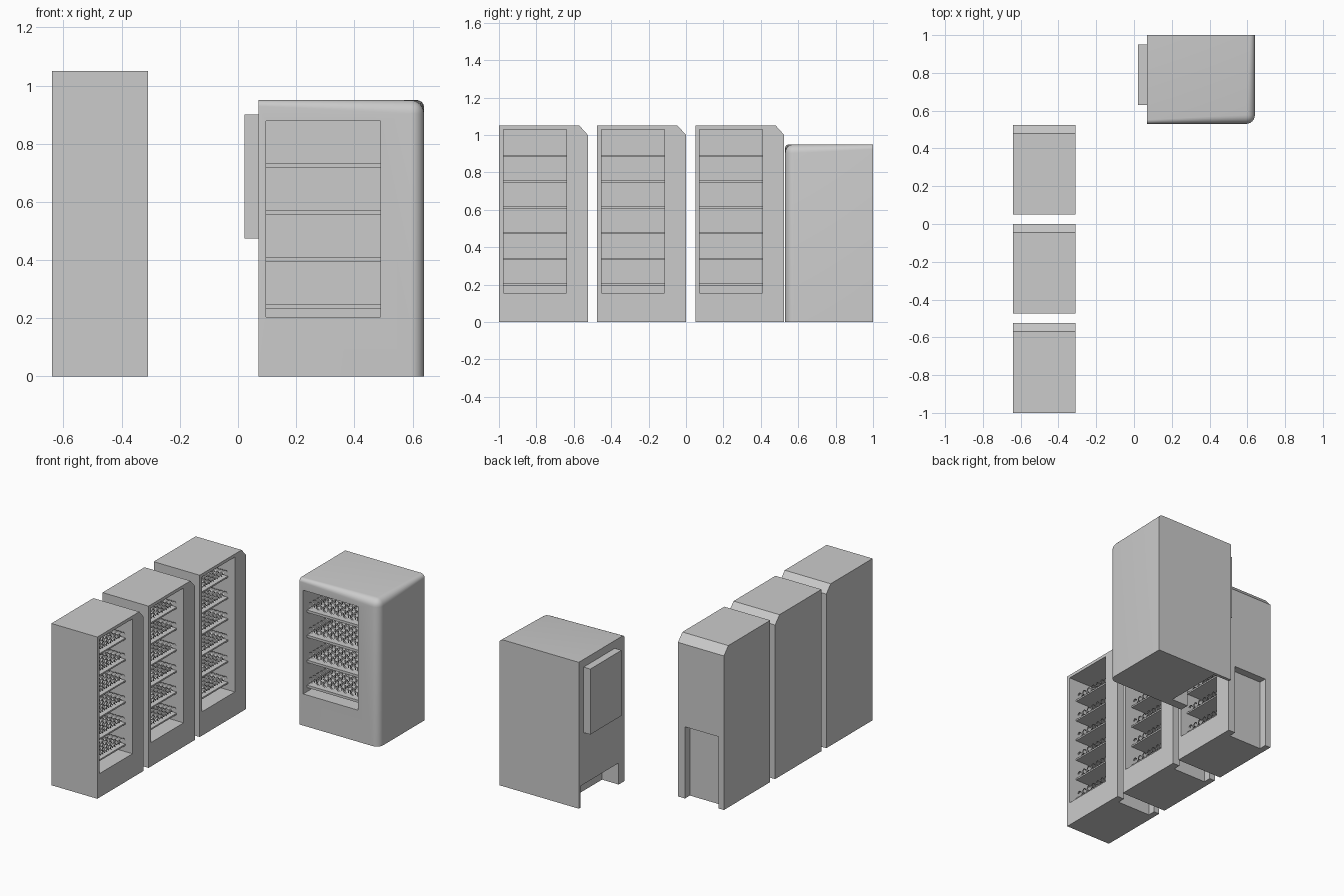
import bpy, bmesh, math
from mathutils import Vector

if "Cube" in bpy.data.objects:
    bpy.data.objects.remove(bpy.data.objects["Cube"])


def make(name, bm):
    bmesh.ops.recalc_face_normals(bm, faces=bm.faces[:])
    me = bpy.data.meshes.new(name)
    bm.to_mesh(me)
    bm.free()
    ob = bpy.data.objects.new(name, me)
    bpy.context.collection.objects.link(ob)
    return ob


def box_bm(lo, hi):
    bm = bmesh.new()
    bmesh.ops.create_cube(bm, size=1)
    for v in bm.verts:
        v.co = Vector([lo[i] + (v.co[i] + 0.5) * (hi[i] - lo[i]) for i in range(3)])
    return bm


def box(name, lo, hi):
    return make(name, box_bm(lo, hi))


def cut(ob, lo, hi):
    cutter = box("cutter", lo, hi)
    cutter.hide_render = True
    mod = ob.modifiers.new("cut", 'BOOLEAN')
    mod.operation = 'DIFFERENCE'
    mod.solver = 'EXACT'
    mod.object = cutter
    bpy.context.view_layer.objects.active = ob
    bpy.ops.object.modifier_apply(modifier=mod.name)
    bpy.data.objects.remove(cutter)


def coil_row(name, starts, axis, across, radius, length, turns=7, seg=14):
    """Flat ribbon spirals running backwards from each start point."""
    bm = bmesh.new()
    n = turns * seg
    ribbon = axis * (length / turns * 0.3)
    for s in starts:
        prev = None
        for i in range(n + 1):
            a = 2 * math.pi * i / seg
            p = (s + axis * ((length - ribbon.length) * i / n)
                 + across * (radius * math.cos(a)) + Vector((0, 0, radius * math.sin(a))))
            pair = (bm.verts.new(p), bm.verts.new(p + ribbon))
            if prev:
                f = bm.faces.new((prev[0], pair[0], pair[1], prev[1]))
                f.smooth = True
            prev = pair
    return make(name, bm)


X, Y = Vector((1, 0, 0)), Vector((0, 1, 0))

# Three tall machines facing +x
XB, XF = -0.64, -0.31
for k, y0 in enumerate((-1.0, -0.475, 0.05)):
    y1 = y0 + 0.475
    # cabinet: chamfered side profile swept across x
    bm = bmesh.new()
    prof = [(y0, 0), (y1, 0), (y1, 1.0), (y1 - 0.045, 1.05), (y0, 1.05)]
    face = bm.faces.new([bm.verts.new((XB, y, z)) for y, z in prof])
    ext = bmesh.ops.extrude_face_region(bm, geom=[face])
    bmesh.ops.translate(bm, vec=(XF - XB, 0, 0),
                        verts=[g for g in ext["geom"] if isinstance(g, bmesh.types.BMVert)])
    cab = make(f"tall_cabinet_{k}", bm)
    # display window and side recess
    wa, wb = y0 + 0.023, y0 + 0.36
    cut(cab, (XF - 0.27, wa, 0.155), (XF + 0.1, wb, 1.03))
    cut(cab, (-0.60, y1 - 0.05, -0.1), (-0.36, y1 + 0.1, 0.465))
    # shelves with spirals
    pitch = (wb - wa) / 8
    for i in range(6):
        top = 0.205 + 0.1377 * i
        box(f"tall_shelf_{k}_{i}", (XF - 0.27, wa, top - 0.01), (XF - 0.05, wb, top))
        starts = [Vector((XF - 0.05, wa + pitch * (j + 0.5), top + 0.022)) for j in range(8)]
        coil_row(f"tall_coils_{k}_{i}", starts, -X, Y, pitch / 2, 0.21)

# Short machine facing -y, rounded front-top, right-top and front-right edges
x0, x1, ya, yb, h = 0.07, 0.64, 0.53, 1.0, 0.95
bm = box_bm((x0, ya, 0), (x1, yb, h))


def on(e, i, val):
    return all(abs(v.co[i] - val) < 1e-4 for v in e.verts)


edges = [e for e in bm.edges if (on(e, 1, ya) and on(e, 2, h))
         or (on(e, 0, x1) and on(e, 2, h)) or (on(e, 0, x1) and on(e, 1, ya))]
bmesh.ops.bevel(bm, geom=edges, offset=0.047, segments=6, profile=0.5, affect='EDGES')
# the top roundings taper towards their far ends
for v in bm.verts:
    if v.co.z > 0.88:
        if abs(v.co.x - x0) < 1e-4 and v.co.y < 0.6:
            v.co.y = ya + (v.co.y - ya) * 0.45
            v.co.z = h - (h - v.co.z) * 0.45
        elif abs(v.co.y - yb) < 1e-4 and v.co.x > 0.58:
            v.co.x = x1 - (x1 - v.co.x) * 0.55
            v.co.z = h - (h - v.co.z) * 0.55
short = make("short_cabinet", bm)
wa, wb = 0.097, 0.49
cut(short, (wa, ya - 0.1, 0.205), (wb, ya + 0.32, 0.878))
cut(short, (x0 - 0.1, 0.59, -0.1), (x0 + 0.12, 0.98, 0.14))
bpy.ops.object.select_all(action='DESELECT')
short.select_set(True)
bpy.context.view_layer.objects.active = short
bpy.ops.object.shade_smooth_by_angle(angle=math.radians(30))

# Shelves with spirals
pitch = (wb - wa) / 8
for i in range(4):
    top = 0.247 + 0.1625 * i
    box(f"short_shelf_{i}", (wa, ya + 0.04, top - 0.016), (wb, ya + 0.32, top))
    starts = [Vector((wa + pitch * (j + 0.5), ya + 0.04, top + 0.026)) for j in range(8)]
    coil_row(f"short_coils_{i}", starts, Y, X, pitch / 2, 0.27)

# Panel mounted on the left side
box("side_panel", (0.022, 0.63, 0.475), (x0, 0.95, 0.9))
